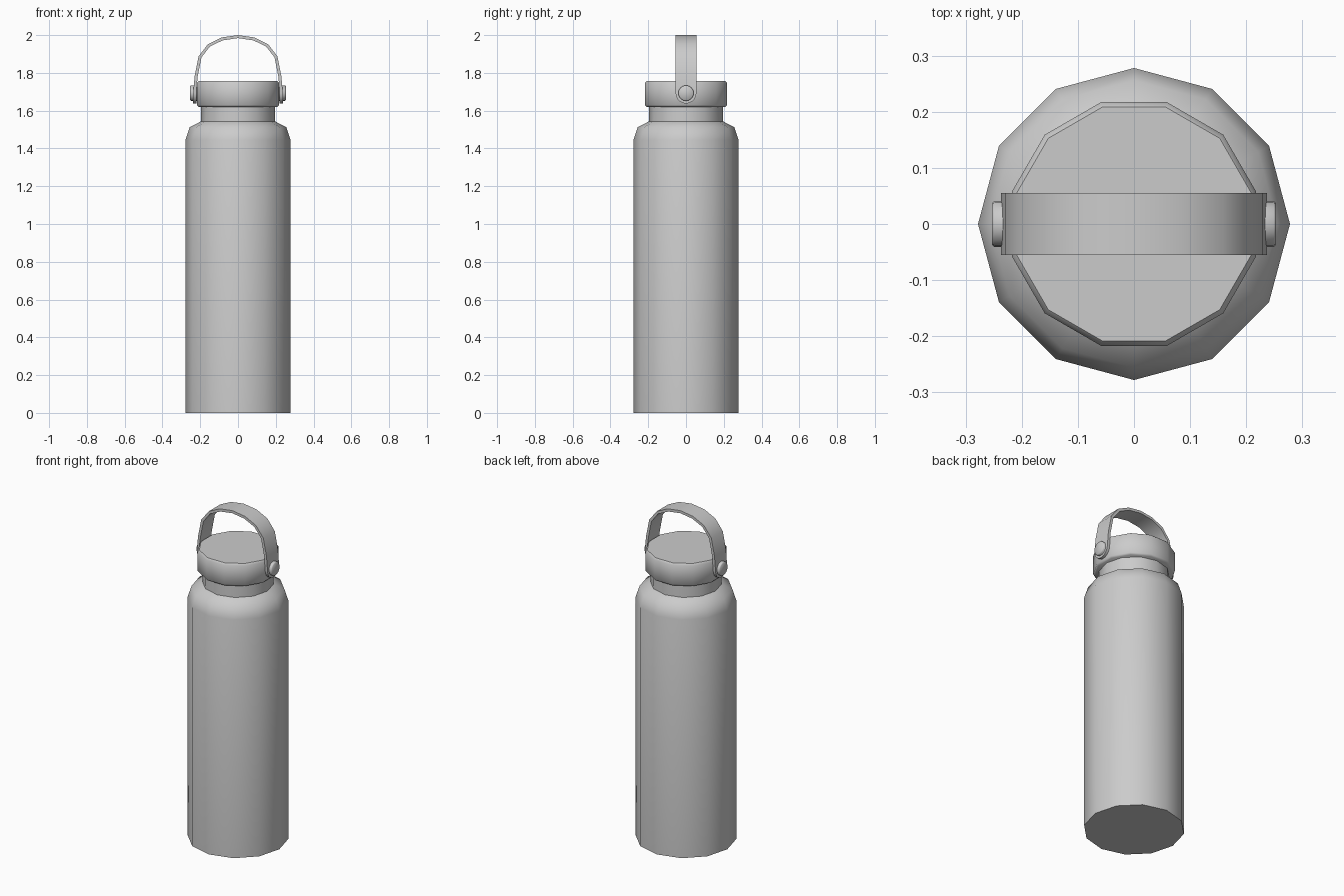
import bpy, bmesh, math
from mathutils import Vector

if "Cube" in bpy.data.objects:
    bpy.data.objects.remove(bpy.data.objects["Cube"])


def finish(name, bm, angle=50):
    bmesh.ops.recalc_face_normals(bm, faces=bm.faces[:])
    me = bpy.data.meshes.new(name)
    bm.to_mesh(me)
    bm.free()
    me.polygons.foreach_set("use_smooth", [True] * len(me.polygons))
    me.set_sharp_from_angle(angle=math.radians(angle))
    ob = bpy.data.objects.new(name, me)
    bpy.context.collection.objects.link(ob)
    return ob


def skin(bm, rings):
    """Join equal closed rings of points into a capped tube."""
    rows = [[bm.verts.new(p) for p in r] for r in rings]
    n = len(rows[0])
    for a, b in zip(rows, rows[1:]):
        for i in range(n):
            j = (i + 1) % n
            bm.faces.new((a[i], a[j], b[j], b[i]))
    bm.faces.new(rows[0])
    bm.faces.new(rows[-1])


def lathe(name, profile, sides, offset=0.0):
    """Closed turned solid about z from (radius, z) pairs."""
    bm = bmesh.new()
    angles = [math.radians(offset) + math.tau * i / sides for i in range(sides)]
    skin(bm, [[(r * math.cos(a), r * math.sin(a), z) for a in angles]
              for r, z in profile])
    return finish(name, bm)


# Bottle body with shoulder and neck
lathe("bottle_body", [(0.278, 0), (0.278, 1.445), (0.256, 1.512),
                      (0.197, 1.543), (0.195, 1.63)], 12)

# Screw cap with small chamfers
lathe("cap", [(0.216, 1.62), (0.225, 1.63), (0.225, 1.746), (0.216, 1.757)],
      12, 15)

# Carry strap: half centreline as (x, z, half width), rounded at the pivot
PIVOT_Z, HALF_W, THICK = 1.693, 0.055, 0.016
half = [(0.229, PIVOT_Z - HALF_W * math.sin(t), HALF_W * math.cos(t))
        for t in (math.radians(d) for d in (86, 72, 54, 36, 18, 0))]
half += [(x, z, HALF_W) for x, z in
         ((0.222, 1.78), (0.201, 1.885), (0.154, 1.946), (0.083, 1.980))]
path = half + [(0, 1.992, HALF_W)] + [(-x, z, w) for x, z, w in reversed(half)]
rings = []
for i, (x, z, w) in enumerate(path):
    p, q = path[max(i - 1, 0)], path[min(i + 1, len(path) - 1)]
    d = Vector((q[0] - p[0], q[1] - p[1])).normalized() * THICK / 2
    nx, nz = d.y, -d.x
    rings.append([(x + nx, -w, z + nz), (x + nx, w, z + nz),
                  (x - nx, w, z - nz), (x - nx, -w, z - nz)])
bm = bmesh.new()
skin(bm, rings)
finish("carry_strap", bm, 40)

# Pivot buttons on both sides
for side, label in ((-1, "left"), (1, "right")):
    bm = bmesh.new()
    angles = [math.tau * i / 16 for i in range(16)]
    skin(bm, [[(side * x, r * math.cos(a), PIVOT_Z + r * math.sin(a))
               for a in angles]
              for x, r in ((0.21, 0.041), (0.249, 0.041), (0.253, 0.037))])
    finish(label + "_pivot_button", bm)
